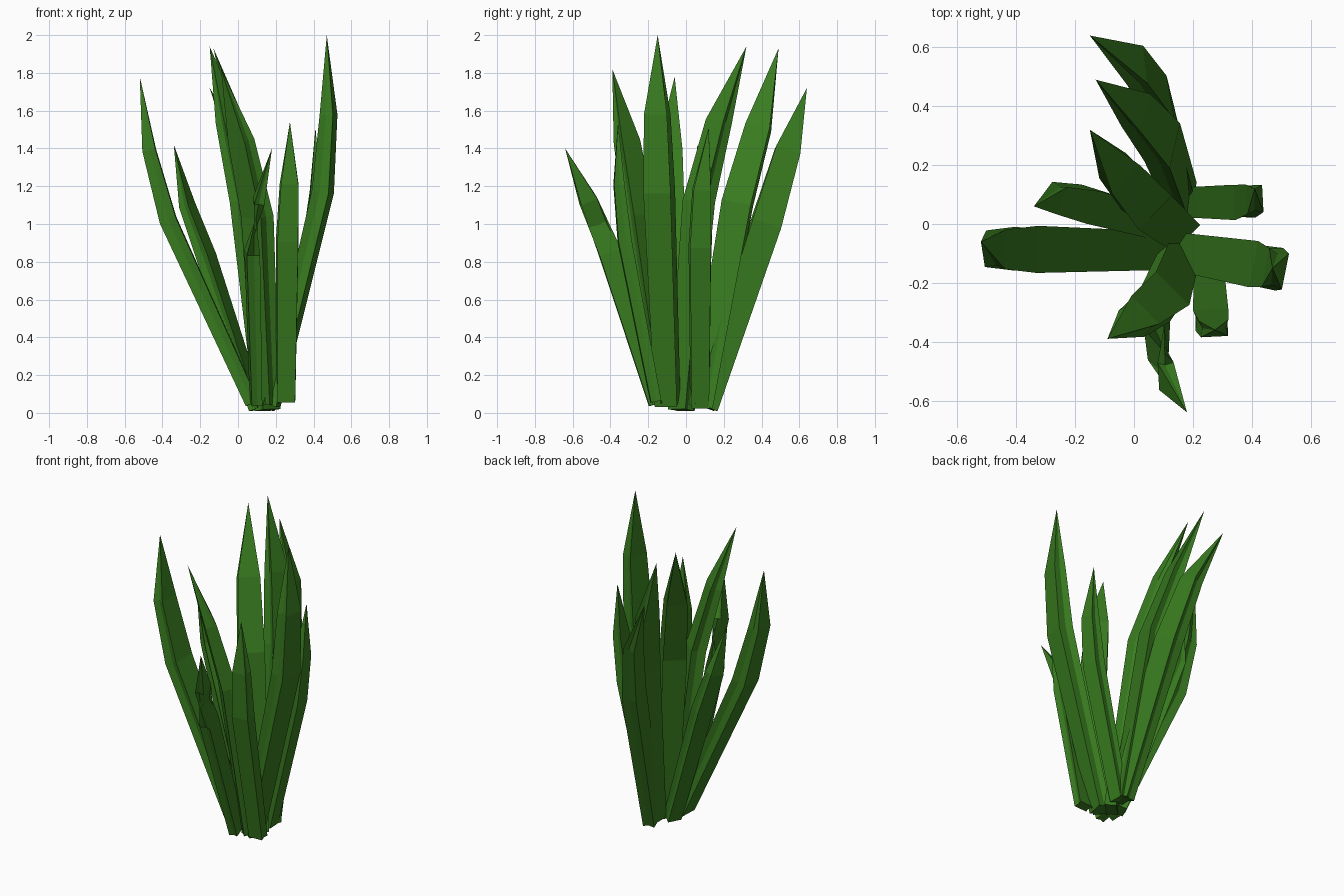
import bpy, bmesh
from mathutils import Vector

if "Cube" in bpy.data.objects:
    bpy.data.objects.remove(bpy.data.objects["Cube"])

green = bpy.data.materials.new("leaf_green")
green.diffuse_color = (0.04, 0.2, 0.014, 1)
green.use_nodes = True
green.node_tree.nodes["Principled BSDF"].inputs["Base Color"].default_value = green.diffuse_color

# Cross-section: (across width, through thickness); flat faces with grooved edges
SECTION = [(0.5, 0.5), (0.4, 0.05), (0.46, -0.5), (-0.46, -0.5), (-0.4, 0.05), (-0.5, 0.5)]


def blade(name, path, across, widths, depths):
    """Sharp leaf: three six-sided rings along a bent path, closing to a point."""
    pts = [Vector(p) for p in path]
    across = Vector((*across, 0)).normalized()
    bm = bmesh.new()
    rings = []
    for i in range(3):
        tangent = (pts[i + 1] - pts[max(i - 1, 0)]).normalized()
        side = (across - tangent * across.dot(tangent)).normalized()
        normal = tangent.cross(side)
        # the wide flat side faces up on a leaning blade
        if normal.z < 0:
            normal = -normal
        rings.append([bm.verts.new(pts[i] + side * (u * widths[i]) + normal * (v * depths[i]))
                      for u, v in SECTION])
    tip = bm.verts.new(pts[3])
    n = len(SECTION)
    bm.faces.new(rings[0])
    for k in range(n):
        j = (k + 1) % n
        for a, b in zip(rings, rings[1:]):
            bm.faces.new((a[k], a[j], b[j], b[k]))
        bm.faces.new((rings[2][k], rings[2][j], tip))
    bmesh.ops.recalc_face_normals(bm, faces=bm.faces)
    mesh = bpy.data.meshes.new(name)
    bm.to_mesh(mesh)
    bm.free()
    mesh.materials.append(green)
    bpy.context.collection.objects.link(bpy.data.objects.new(name, mesh))


WIDE, WIDE_D = (0.13, 0.16, 0.135), (0.07, 0.09, 0.07)
SLIM, SLIM_D = (0.10, 0.12, 0.10), (0.055, 0.07, 0.055)

# Tall blades: base, lower bend, upper bend, tip, then width direction
tall = {
    "back_outer_blade": ([(0.17, 0.10, 0.03), (0.08, 0.42, 1.0), (0.005, 0.535, 1.385), (-0.15, 0.64, 1.72)], (-0.2, 1)),
    "back_middle_blade": ([(0.165, 0.085, 0.03), (0.095, 0.275, 1.11), (0.005, 0.385, 1.51), (-0.13, 0.49, 1.93)], (0.2, 1)),
    "back_inner_blade": ([(0.155, -0.025, 0.015), (0.04, 0.07, 1.12), (-0.05, 0.175, 1.54), (-0.15, 0.32, 1.94)], (0.7, 0.7)),
    "left_blade": ([(0.075, -0.09, 0.05), (-0.37, -0.085, 1.02), (-0.47, -0.085, 1.39), (-0.52, -0.06, 1.78)], (0.03, 1)),
    "front_left_blade": ([(0.15, -0.11, 0.05), (0.10, -0.25, 1.04), (0.015, -0.315, 1.44), (-0.09, -0.39, 1.82)], (0.7, -0.7)),
    "right_blade": ([(0.18, -0.10, 0.04), (0.45, -0.145, 1.17), (0.48, -0.155, 1.58), (0.47, -0.15, 2.0)], (0.2, 1)),
}
for name, (path, across) in tall.items():
    blade(name, path, across, WIDE, WIDE_D)

# Shorter, slimmer blades
short = {
    "short_left_blade": ([(0.10, -0.005, 0.02), (-0.17, 0.07, 0.83), (-0.27, 0.09, 1.10), (-0.34, 0.06, 1.42)], (0.4, 0.9)),
    "short_front_blade": ([(0.095, -0.15, 0.05), (0.075, -0.405, 0.85), (0.11, -0.515, 1.12), (0.18, -0.64, 1.40)], (0.12, -1)),
    "short_front_right_blade": ([(0.255, -0.16, 0.06), (0.262, -0.325, 0.91), (0.272, -0.355, 1.21), (0.275, -0.36, 1.54)], (1, 0.05)),
    "short_right_blade": ([(0.18, 0.075, 0.03), (0.375, 0.075, 0.88), (0.41, 0.085, 1.18), (0.41, 0.12, 1.51)], (-0.05, 1)),
}
for name, (path, across) in short.items():
    blade(name, path, across, SLIM, SLIM_D)
